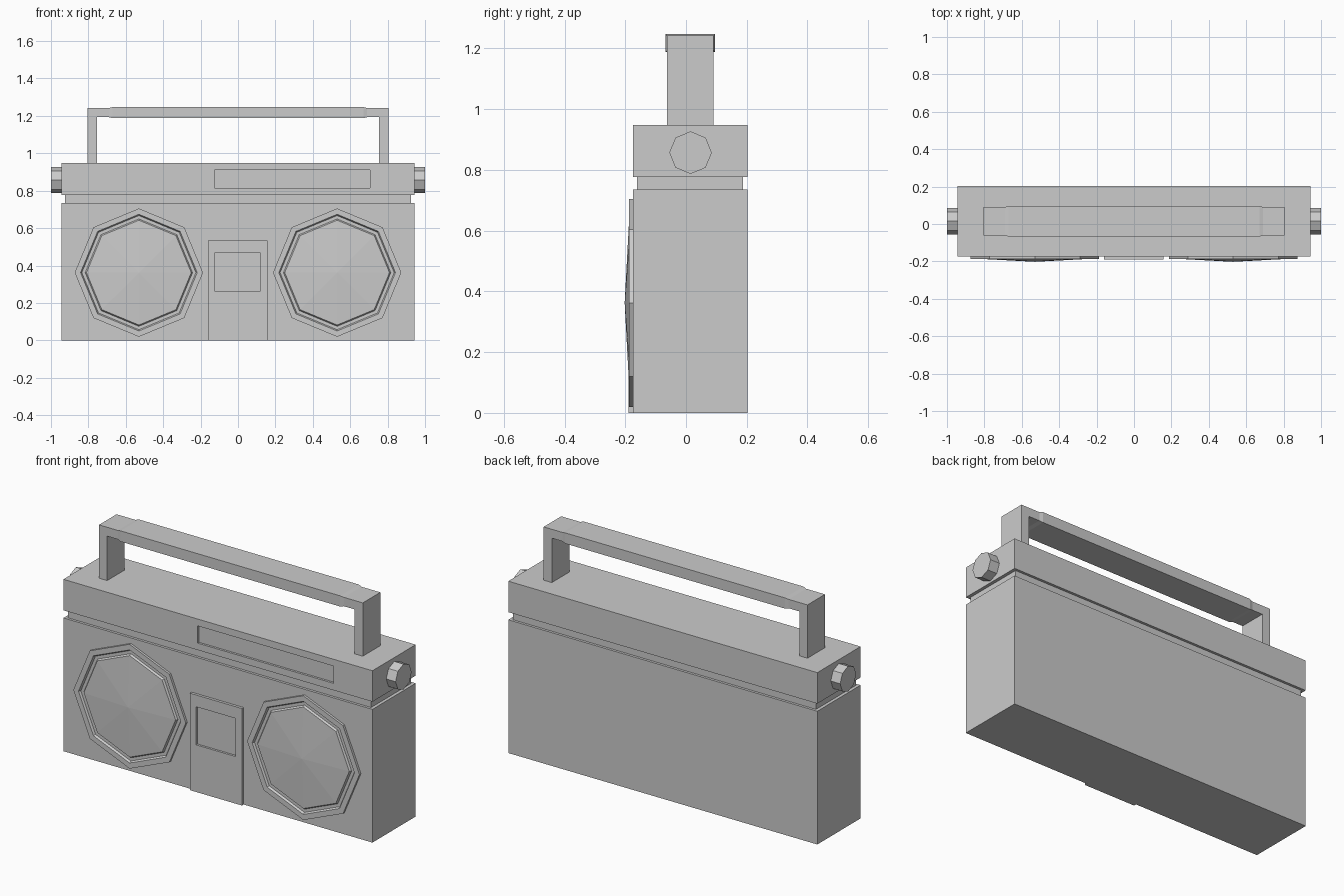
import bpy, bmesh, math

if "Cube" in bpy.data.objects:
    bpy.data.objects.remove(bpy.data.objects["Cube"])


def loft(name, rings):
    """Skin a list of equal-length vertex rings and cap both ends."""
    bm = bmesh.new()
    loops = [[bm.verts.new(p) for p in r] for r in rings]
    n = len(rings[0])
    for a, b in zip(loops, loops[1:]):
        for i in range(n):
            j = (i + 1) % n
            bm.faces.new((a[i], a[j], b[j], b[i]))
    bm.faces.new(loops[0][::-1])
    bm.faces.new(loops[-1])
    bmesh.ops.remove_doubles(bm, verts=bm.verts, dist=1e-5)
    bmesh.ops.recalc_face_normals(bm, faces=bm.faces)
    me = bpy.data.meshes.new(name)
    bm.to_mesh(me)
    bm.free()
    ob = bpy.data.objects.new(name, me)
    bpy.context.collection.objects.link(ob)
    return ob


def rect(x0, x1, z0, z1, y):
    return [(x0, y, z0), (x1, y, z0), (x1, y, z1), (x0, y, z1)]


def octagon(cx, cz, r, y):
    return [(cx + r * math.cos(i * math.pi / 4), y, cz + r * math.sin(i * math.pi / 4))
            for i in range(8)]


FRONT, BACK = -0.175, 0.202

# Cabinet and recessed neck
loft("cabinet", [rect(-0.943, 0.943, 0, 0.735, y) for y in (BACK, FRONT)])
loft("neck_groove", [rect(-0.925, 0.925, 0.73, 0.78, y) for y in (0.188, -0.161)])

# Top section with sunken tuner window
tuner = (-0.125, 0.705, 0.815, 0.91)
top = (-0.943, 0.943, 0.777, 0.948)
loft("tuner_section", [rect(*top, BACK), rect(*top, FRONT),
                       rect(*tuner, FRONT), rect(*tuner, FRONT + 0.012)])

# Cassette panel with sunken window
panel = (-0.16, 0.157, 0, 0.535)
window = (-0.123, 0.118, 0.26, 0.47)
loft("cassette_panel", [rect(*panel, FRONT + 0.005), rect(*panel, -0.19),
                        rect(*window, -0.19), rect(*window, -0.178)])

# Speakers: rim, groove, shallow cone; and side knobs
speaker = [(0.343, FRONT + 0.005), (0.343, -0.188), (0.312, -0.188), (0.305, -0.177),
           (0.287, -0.177), (0.28, -0.187), (0, -0.202)]
for side, s in (("left", -1), ("right", 1)):
    loft(side + "_speaker", [octagon(s * 0.53, 0.362, r, y) for r, y in speaker])
    loft(side + "_knob", [[(s * x, 0.015 + py, pz) for py, _, pz in octagon(0, 0.857, 0.07, 0)]
                          for x in (0.935, 1.0)])

# Carry handle: arch profile extruded in depth
arch = [(-0.805, 0.94), (-0.805, 1.242), (0.805, 1.242), (0.805, 0.94),
        (0.755, 0.94), (0.755, 1.193), (-0.755, 1.193), (-0.755, 0.94)]
loft("handle", [[(x, y, z) for x, z in arch] for y in (-0.062, 0.091)])

# Slightly thicker grip with tapered ends
grip = [(-0.69, 0.0), (-0.67, 0.005), (0.67, 0.005), (0.69, 0.0)]
loft("handle_grip", [[(x, -0.062 - g, 1.193 - g), (x, 0.091 + g, 1.193 - g),
                      (x, 0.091 + g, 1.242 + g), (x, -0.062 - g, 1.242 + g)]
                     for x, g in grip])
